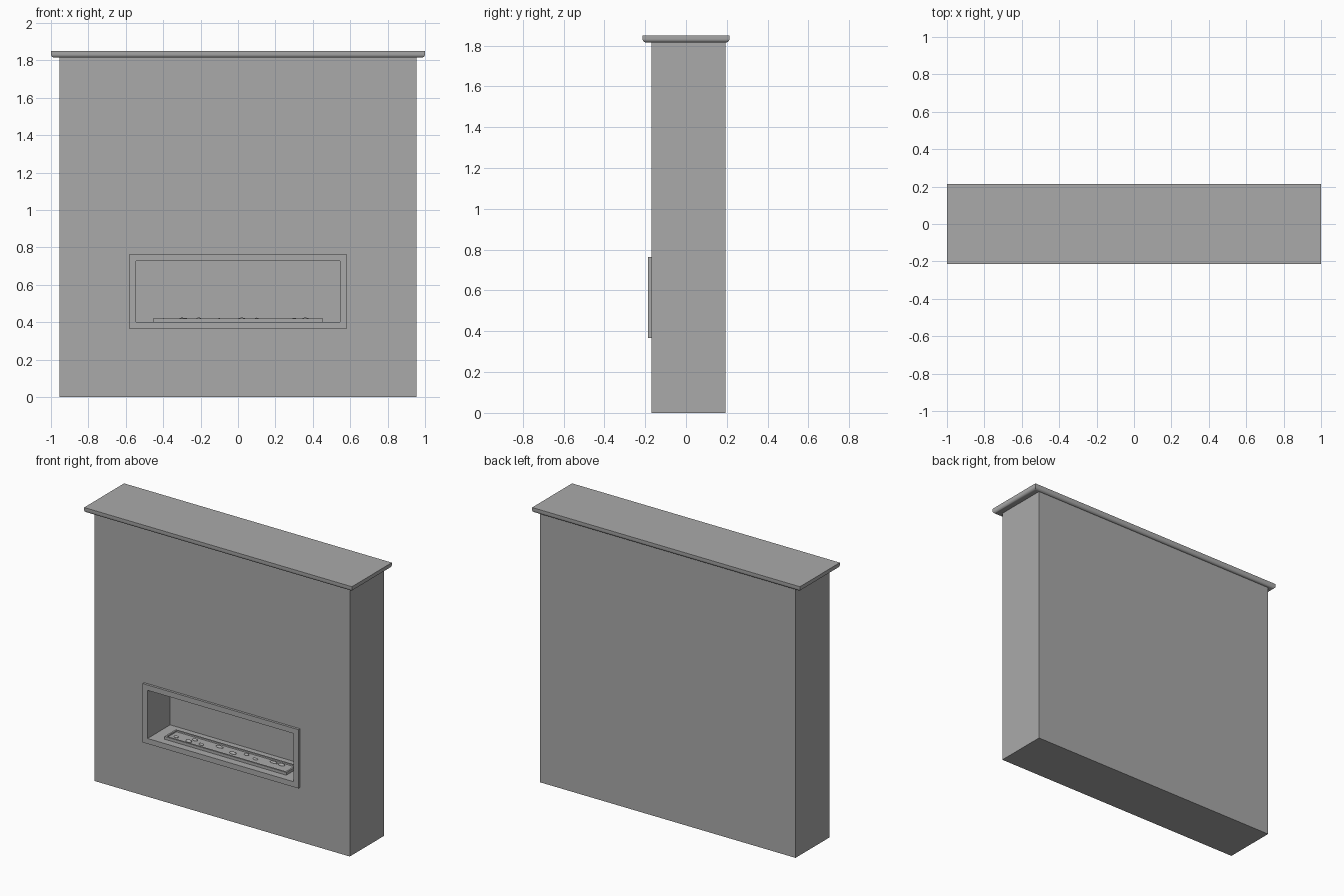
import bpy, bmesh, random
from mathutils import Vector

random.seed(4)
cube = bpy.data.objects.get("Cube")
if cube:
    bpy.data.objects.remove(cube, do_unlink=True)

GREY = (0.4, 0.4, 0.4, 1)
mat = bpy.data.materials.new("plain grey")
mat.use_nodes = True
mat.diffuse_color = GREY
mat.node_tree.nodes["Principled BSDF"].inputs["Base Color"].default_value = GREY


def finish(name, bm):
    mesh = bpy.data.meshes.new(name)
    bm.to_mesh(mesh)
    bm.free()
    obj = bpy.data.objects.new(name, mesh)
    bpy.context.collection.objects.link(obj)
    mesh.materials.append(mat)
    return obj


def box(name, lo, hi):
    lo, hi = Vector(lo), Vector(hi)
    bm = bmesh.new()
    bmesh.ops.create_cube(bm, size=1)
    for v in bm.verts:
        v.co = Vector(a + (b - a) * (c + 0.5) for a, b, c in zip(lo, hi, v.co))
    return finish(name, bm)


def activate(obj):
    bpy.ops.object.select_all(action='DESELECT')
    obj.select_set(True)
    bpy.context.view_layer.objects.active = obj


# Chimney breast with the firebox recess cut into its front
body = box("chimney_breast", (-0.954, -0.17, 0), (0.954, 0.194, 1.82))
cutter = box("firebox_cutter", (-0.545, -0.3, 0.402), (0.545, 0.055, 0.727))
cutter.hide_render = True
cut = body.modifiers.new("firebox", 'BOOLEAN')
cut.operation = 'DIFFERENCE'
cut.solver = 'EXACT'
cut.object = cutter
activate(body)
bpy.ops.object.modifier_apply(modifier=cut.name)
bpy.data.objects.remove(cutter, do_unlink=True)

# Mantel slab with a rounded lower edge
slab = box("mantel_slab", (-1, -0.213, 1.815), (1, 0.213, 1.85))
bm = bmesh.new()
bm.from_mesh(slab.data)
lower = [e for e in bm.edges if all(v.co.z < 1.82 for v in e.verts)]
bmesh.ops.bevel(bm, geom=lower, offset=0.018, segments=5, profile=0.5, affect='EDGES')
bm.to_mesh(slab.data)
bm.free()
activate(slab)
bpy.ops.object.shade_smooth_by_angle()

# Trim around the opening: long rails with stiles between them
for name, z0, z1 in (("lower_rail", 0.366, 0.402), ("upper_rail", 0.727, 0.763)):
    box("trim_" + name, (-0.582, -0.186, z0), (0.582, -0.165, z1))
for name, x0 in (("right_stile", -0.582), ("left_stile", 0.545)):
    box("trim_" + name, (x0, -0.186, 0.402), (x0 + 0.037, -0.165, 0.727))

# Burner tray with a raised rim
tray = box("burner_tray", (-0.455, -0.135, 0.401), (0.455, -0.012, 0.421))
bm = bmesh.new()
bm.from_mesh(tray.data)
bm.normal_update()
top = max(bm.faces, key=lambda f: f.calc_center_median().z)
bmesh.ops.inset_region(bm, faces=[top], thickness=0.016)
bmesh.ops.inset_region(bm, faces=[top], thickness=0.002, depth=-0.008)
bm.to_mesh(tray.data)
bm.free()

# Scattered pebbles lying in the tray
bm = bmesh.new()
for x in (-0.4, -0.3, -0.28, -0.21, -0.1, 0.02, 0.1, 0.18, 0.3, 0.36):
    made = bmesh.ops.create_icosphere(bm, subdivisions=2, radius=1)["verts"]
    centre = Vector((x, random.uniform(-0.1, -0.045), 0.414))
    size = (random.uniform(0.015, 0.03), random.uniform(0.008, 0.014), random.uniform(0.007, 0.012))
    for v in made:
        v.co = centre + Vector(a * b for a, b in zip(v.co, size))
pebbles = finish("tray_pebbles", bm)
activate(pebbles)
bpy.ops.object.shade_smooth_by_angle()
